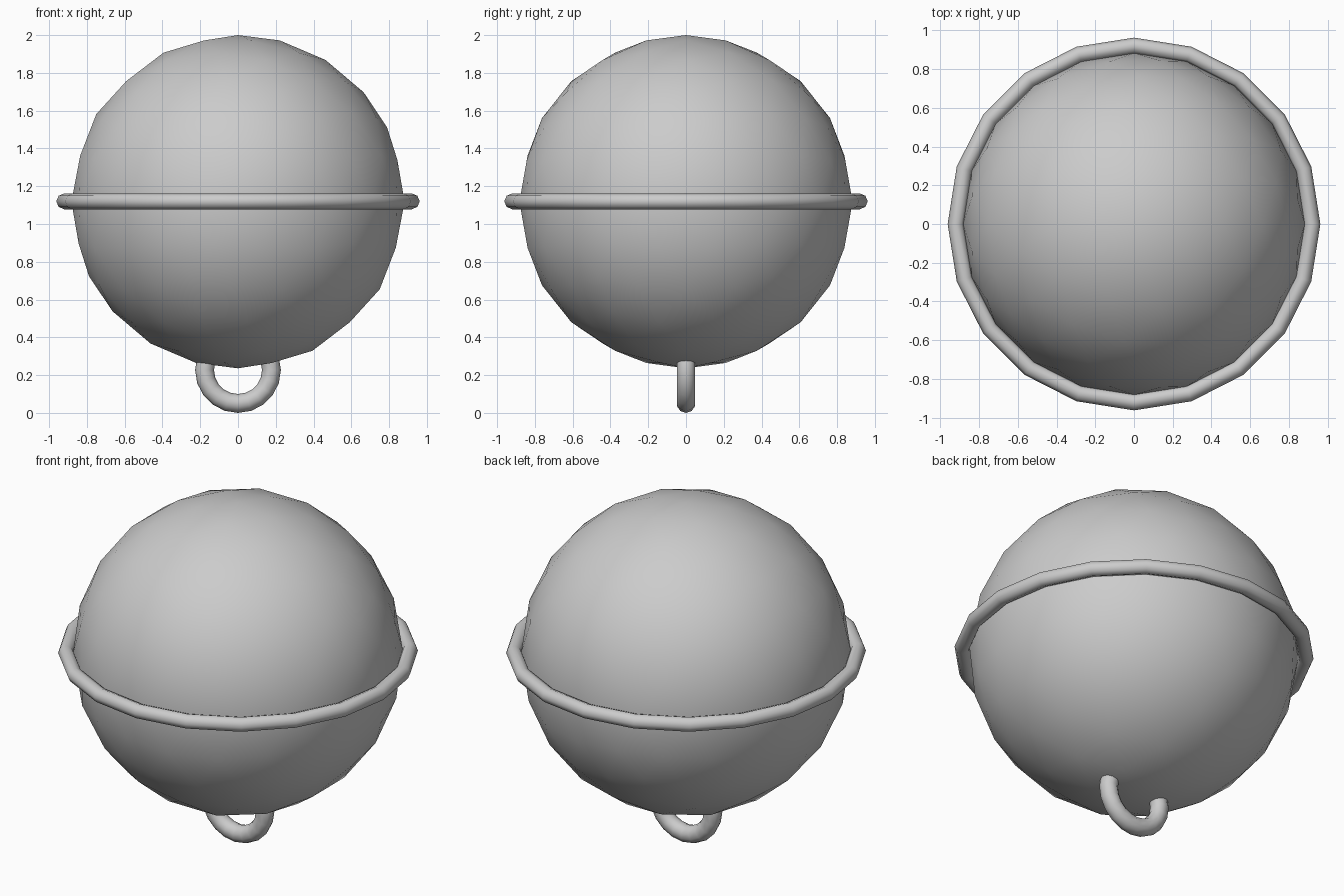
import bpy
from math import pi

if "Cube" in bpy.data.objects:
    bpy.data.objects.remove(bpy.data.objects["Cube"])


def smooth(obj, name):
    obj.name = name
    for p in obj.data.polygons:
        p.use_smooth = True
    return obj


# faceted ball with smooth shading
bpy.ops.mesh.primitive_ico_sphere_add(subdivisions=3, radius=0.882, location=(0, 0, 1.118))
smooth(bpy.context.object, "ball")

# rim band around the middle
bpy.ops.mesh.primitive_torus_add(major_radius=0.92, minor_radius=0.042, major_segments=20,
                                 minor_segments=8, location=(0, 0, 1.12))
smooth(bpy.context.object, "rim")

# hanging loop underneath, upper half sunk in the ball
bpy.ops.mesh.primitive_torus_add(major_radius=0.177, minor_radius=0.05, major_segments=20,
                                 minor_segments=10, location=(0, 0, 0.227),
                                 rotation=(pi / 2, 0, 0))
smooth(bpy.context.object, "loop")
